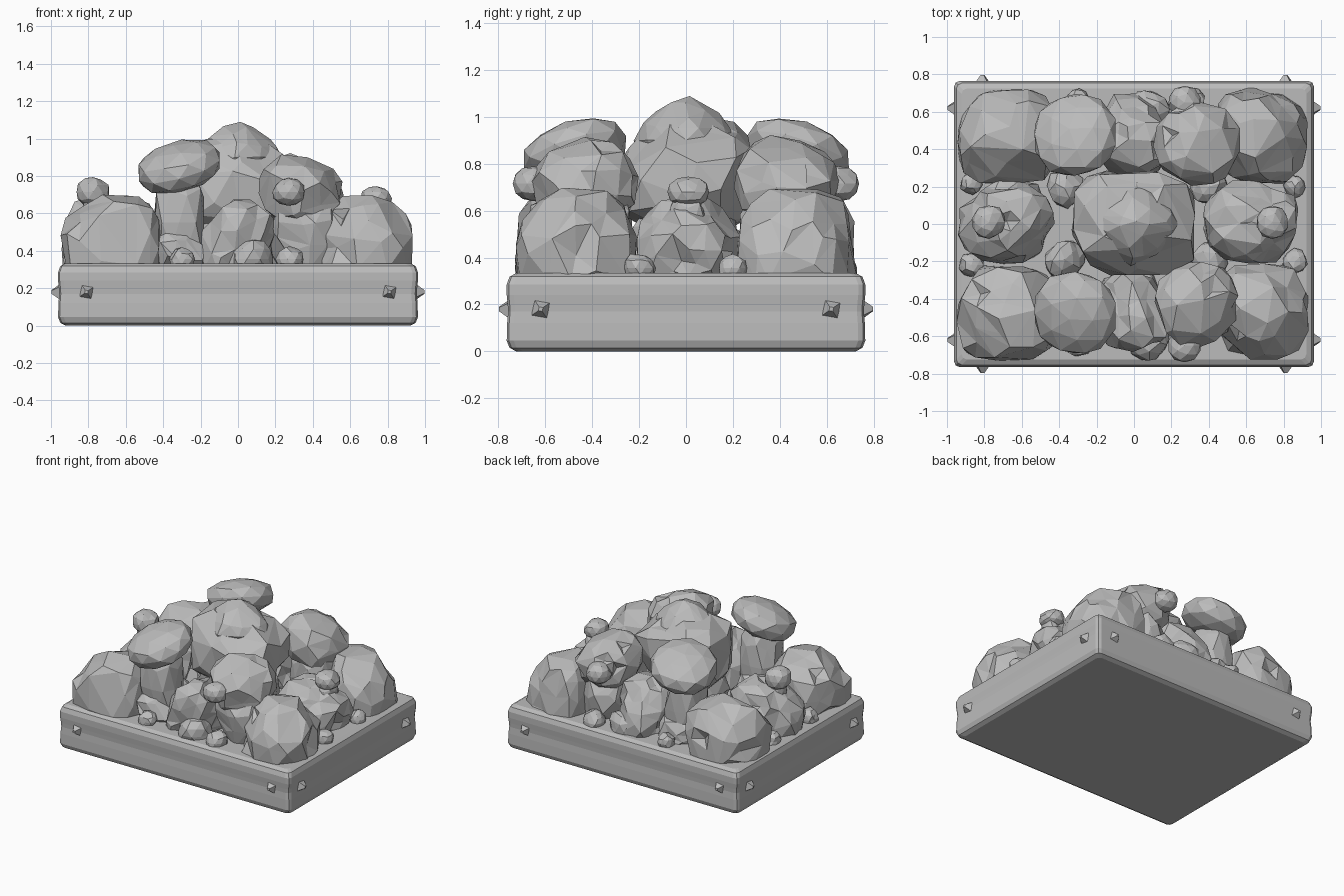
import bpy, bmesh, math, random
from mathutils import Vector, Matrix

if "Cube" in bpy.data.objects:
    bpy.data.objects.remove(bpy.data.objects["Cube"])

grey = bpy.data.materials.new("stone grey")
grey.diffuse_color = (0.5, 0.5, 0.5, 1)
grey.use_nodes = True
grey.node_tree.nodes["Principled BSDF"].inputs["Base Color"].default_value = grey.diffuse_color


def finish(bm, name):
    bmesh.ops.recalc_face_normals(bm, faces=bm.faces)
    mesh = bpy.data.meshes.new(name)
    bm.to_mesh(mesh)
    bm.free()
    mesh.materials.append(grey)
    ob = bpy.data.objects.new(name, mesh)
    bpy.context.collection.objects.link(ob)
    return ob


def rock(name, centre, radii, seed, boxy=2.6, jitter=0.05, cuts=9, sub=3, floor=0.3,
         lean=(0, 0), deep=0.82, turn=0.0, ratio=0.3):
    """Chipped stone: boxy ball, sliced by random flat planes, then roughened."""
    rnd = random.Random(seed)
    bm = bmesh.new()
    bmesh.ops.create_icosphere(bm, subdivisions=sub, radius=1)
    planes = []
    for _ in range(cuts):
        n = Vector((rnd.uniform(-1, 1), rnd.uniform(-1, 1), rnd.uniform(-0.4, 1))).normalized()
        planes.append((n, rnd.uniform(deep, 1.03)))
    tilt = Matrix.Rotation(turn, 3, 'Z') @ Matrix.Rotation(lean[0], 3, 'X') @ Matrix.Rotation(lean[1], 3, 'Y')
    for v in bm.verts:
        d = v.co.normalized()
        k = sum(abs(c) ** boxy for c in d) ** (-1 / boxy)
        for n, dist in planes:
            f = d.dot(n)
            if f > 0.2:
                k = min(k, dist / f)
        k *= 1 + rnd.uniform(-jitter, jitter)
        if jitter > 0.025 and rnd.random() < 0.05:   # small cracks
            k *= 0.87
        p = Vector((d.x * k * radii[0], d.y * k * radii[1], d.z * k * radii[2]))
        p = tilt @ p + Vector(centre)
        p.z = max(p.z, floor)
        v.co = p
    ob = finish(bm, name)
    if sub == 3:
        ob.modifiers.new("chip", 'DECIMATE').ratio = ratio
    return ob


# base slab: stacked rounded rectangles with faintly worn sides
def slab():
    bm = bmesh.new()
    rings = []
    for z, inset in ((0.005, 0.04), (0.02, 0.012), (0.05, 0.0), (0.12, 0.002), (0.17, 0.006),
                     (0.2, 0.004), (0.24, 0.0), (0.285, 0.0), (0.318, 0.012), (0.333, 0.04)):
        X, Y, r = 0.962 - inset, 0.765 - inset, 0.03
        ring = []
        for q, (sx, sy) in enumerate(((1, 1), (-1, 1), (-1, -1), (1, -1))):
            for s in range(3):
                a = (q + s / 2) * math.pi / 2
                ring.append(bm.verts.new((sx * (X - r) + r * math.cos(a),
                                          sy * (Y - r) + r * math.sin(a), max(z - 0.005, 0) if z < 0.1 else z)))
        rings.append(ring)
    for a, b in zip(rings, rings[1:]):
        for i in range(12):
            j = (i + 1) % 12
            bm.faces.new((a[i], a[j], b[j], b[i]))
    bm.faces.new(rings[0])
    bm.faces.new(rings[-1])
    finish(bm, "base_slab")


slab()


# pointed studs on the four sides
def stud(pos, out):
    bm = bmesh.new()
    bmesh.ops.create_cone(bm, cap_ends=True, segments=4, radius1=0.055, radius2=0.012, depth=0.05)
    rot = Vector((0, 0, 1)).rotation_difference(Vector(out)).to_matrix().to_4x4()
    spin = Matrix.Rotation(0.6, 4, 'Z')
    bmesh.ops.transform(bm, matrix=Matrix.Translation(pos) @ rot @ spin, verts=bm.verts)
    finish(bm, "stud")


for sx in (-1, 1):
    for sy in (-1, 1):
        stud((sx * 0.81, sy * 0.772, 0.18), (0, sy, 0))
        stud((sx * 0.972, sy * 0.62, 0.18), (sx, 0, 0))

# big peaked boulder in the middle, widest high up
rock("centre_boulder", (0, 0.005, 0.75), (0.325, 0.275, 0.25), 5, 4.0, 0.03, 6, deep=0.93)
rock("centre_peak", (0, 0, 0.9), (0.24, 0.22, 0.19), 8, 1.45, 0.02, 0)
rock("centre_foot", (0, 0, 0.45), (0.27, 0.23, 0.3), 9, 3)

# corner, side and middle stones
for i, (x, y, rx, ry, top) in enumerate((
        (-0.675, -0.475, 0.265, 0.25, 0.68), (-0.675, 0.465, 0.265, 0.255, 0.68),
        (0.69, -0.47, 0.245, 0.255, 0.68), (0.68, 0.475, 0.24, 0.255, 0.68))):
    rock("corner_stone", (x, y, 0.41), (rx, ry, (top - 0.41) * 1.04), 20 + i, 3.6, 0.03, 8, deep=0.9)
for i, (x, y, rx, ry, top) in enumerate((
        (-0.68, 0.015, 0.255, 0.22, 0.66), (0.63, 0.01, 0.25, 0.215, 0.64),
        (0.0, -0.47, 0.2, 0.22, 0.67), (0.0, 0.48, 0.2, 0.22, 0.68))):
    rock("side_stone", (x, y, 0.43), (rx, ry, (top - 0.43) * 1.05), 40 + i, 2.9, 0.055, ratio=0.45)

for s in (-1, 1):
    # mushrooms with tilted caps on the left
    rock("mushroom_stem", (-0.315, s * 0.45, 0.55), (0.135, 0.135, 0.28), 50 + s, 3.5, 0.03, 3, 2)
    rock("mushroom_foot", (-0.32, s * 0.46, 0.38), (0.17, 0.19, 0.13), 53 + s, 2.6, 0.06)
    rock("mushroom_cap", (-0.315, s * 0.475, 0.85), (0.232, 0.228, 0.122), 60, 2.25, 0.012, 0, 2,
         lean=(-s * 0.3, -0.26))
    # tall leaning stones on the right
    rock("tall_stone_foot", (0.36, s * 0.43, 0.48), (0.18, 0.2, 0.25), 70 + s, 3, 0.05)
    rock("tall_stone_head", (0.335, s * 0.43, 0.715), (0.225, 0.225, 0.175), 80 + s, 2.5, 0.03, 7,
         lean=(-s * 0.3, 0.38), deep=0.88)
    rock("tall_stone_knob", (0.27, s * 0.65, 0.715), (0.088, 0.09, 0.075), 90 + s, 2.2, 0.02, 2, 2)

# knobs on the side stones
rock("left_knob", (-0.775, 0.01, 0.715), (0.09, 0.09, 0.08), 95, 2.4, 0.02, 2, 2)
rock("left_knob_neck", (-0.765, 0.01, 0.62), (0.065, 0.065, 0.1), 96, 3, 0.02, 2, 2)
rock("right_knob", (0.74, 0.01, 0.68), (0.085, 0.088, 0.066), 97, 2.4, 0.02, 2, 2)
rock("right_knob_neck", (0.74, 0.01, 0.55), (0.065, 0.08, 0.13), 98, 3, 0.02, 2, 2)

# loose pebbles filling the gaps
for i, (x, y, r) in enumerate((
        (-0.87, -0.22, 0.065), (0.86, -0.2, 0.065), (-0.87, 0.22, 0.06), (0.86, 0.2, 0.06),
        (-0.3, -0.65, 0.065), (0.08, -0.62, 0.11), (0.28, -0.65, 0.075),
        (-0.3, 0.66, 0.06), (0.08, 0.62, 0.11), (0.3, 0.66, 0.075),
        (-0.37, -0.19, 0.11), (-0.37, 0.19, 0.1), (0.4, -0.2, 0.1), (0.4, 0.2, 0.1))):
    rock("pebble", (x, y, 0.355), (r, r * 0.95, r * 0.95), 100 + i, 2.6, 0.08, 4, 2, turn=i * 0.7)
